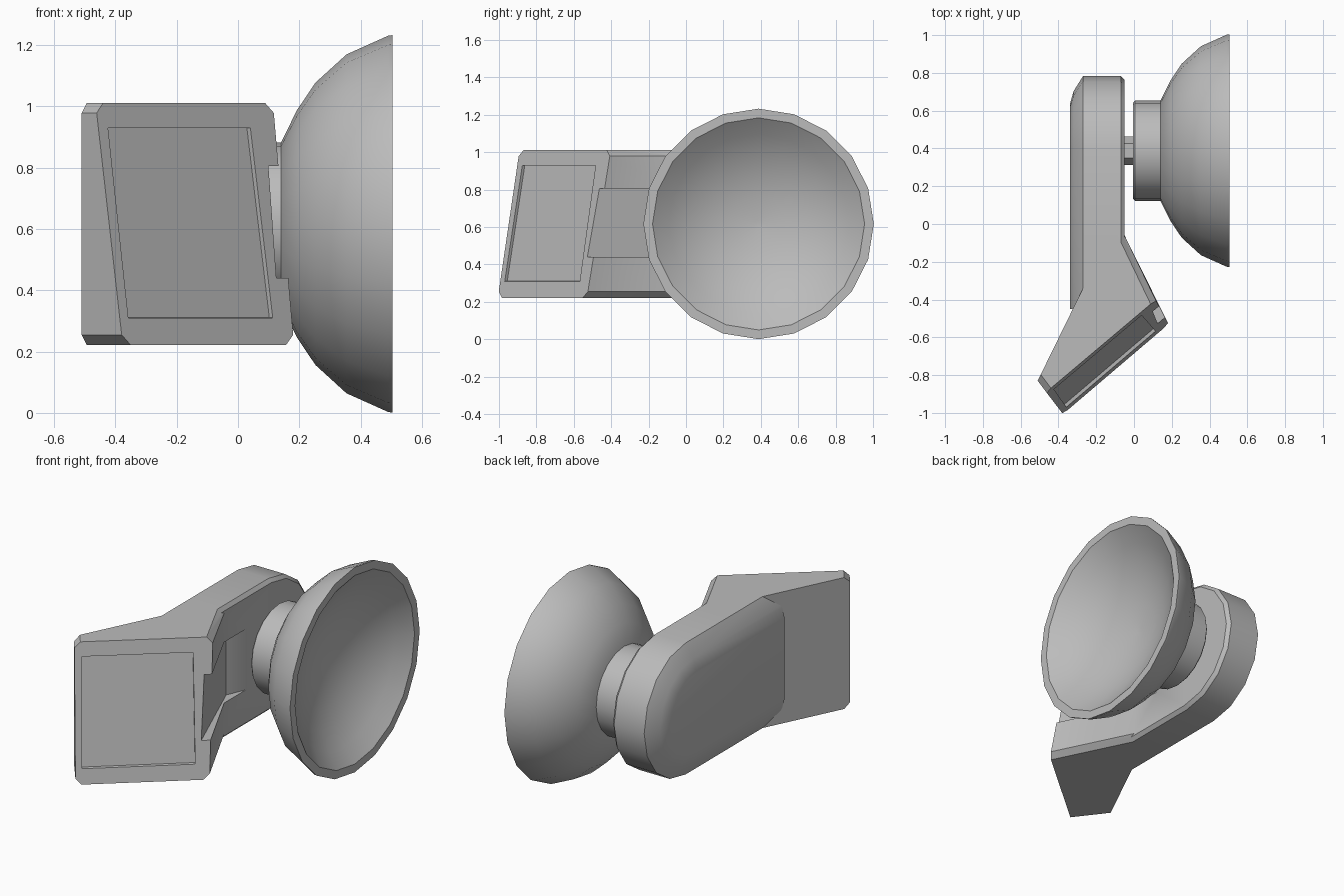
import bpy, bmesh, math
from mathutils import Vector

if "Cube" in bpy.data.objects:
    bpy.data.objects.remove(bpy.data.objects["Cube"])

CY, CZ = 0.388, 0.617       # axis of the dish
BOTTOM, TOP = 0.222, 1.012  # height range of the mount

grey = bpy.data.materials.new("plain grey")
grey.use_nodes = True
grey.diffuse_color = (0.5, 0.5, 0.5, 1)
grey.node_tree.nodes["Principled BSDF"].inputs["Base Color"].default_value = (0.5, 0.5, 0.5, 1)


def finish(name, bm):
    bmesh.ops.recalc_face_normals(bm, faces=bm.faces)
    mesh = bpy.data.meshes.new(name)
    bm.to_mesh(mesh)
    bm.free()
    mesh.materials.append(grey)
    obj = bpy.data.objects.new(name, mesh)
    bpy.context.collection.objects.link(obj)
    return obj


def loft(loops):
    """Skin equal-length loops of points and cap both ends."""
    bm = bmesh.new()
    rings = [[bm.verts.new(p) for p in loop] for loop in loops]
    for a, b in zip(rings, rings[1:]):
        for i in range(len(a)):
            j = (i + 1) % len(a)
            bm.faces.new((a[i], a[j], b[j], b[i]))
    bm.faces.new(rings[0])
    bm.faces.new(rings[-1])
    return bm


def ring(x, r, sides):
    turn = math.tau / sides
    return [(x, CY + r * math.cos(i * turn), CZ + r * math.sin(i * turn)) for i in range(sides)]


def select_only(obj):
    bpy.ops.object.select_all(action='DESELECT')
    obj.select_set(True)
    bpy.context.view_layer.objects.active = obj


def combine(obj, other, operation):
    mod = obj.modifiers.new("combine", 'BOOLEAN')
    mod.operation, mod.solver, mod.object = operation, 'EXACT', other
    other.hide_render = True
    select_only(obj)
    bpy.ops.object.modifier_apply(modifier=mod.name)
    bpy.data.objects.remove(other)


def front(t, z, depth=0.0):
    """Point on the sloping front plane, t across it, depth into the body."""
    k = (z - BOTTOM) / (TOP - BOTTOM)
    left = Vector((-0.376, -1.006, z)).lerp(Vector((-0.465, -0.89, z)), k)
    right = Vector((0.183, -0.53, z)).lerp(Vector((0.114, -0.402, z)), k)
    return left.lerp(right, t) + depth * Vector((-0.64, 0.76, 0.1))


# Arm with a round end and a softened outer edge
def arm_loop(x, inset, steps=8):
    r = 0.395 - inset
    arc = [math.pi * (0.5 - i / steps) for i in range(steps + 1)]
    pts = [(x, CY + r * math.cos(a), CZ + r * math.sin(a)) for a in arc]
    return pts + [(x, -0.45, CZ - r), (x, -0.45, CZ + r)]


mount = finish("mount_arm", loft([arm_loop(x, inset) for x, inset in (
    (-0.34, 0.15), (-0.32, 0.08), (-0.27, 0), (-0.07, 0), (-0.05, 0.02))]))


# Splayed foot with a sloping front
def foot_loop(z):
    return [(-0.05, -0.06, z), front(1, z), front(0, z),
            (-0.51, -0.83, z), (-0.27, -0.34, z), (-0.27, -0.06, z)]


bm = loft([foot_loop(BOTTOM), foot_loop(TOP)])
bm.verts.ensure_lookup_table()
ends = [bm.edges.get((bm.verts[k + i], bm.verts[k + i + 1])) for k in (0, 6) for i in (0, 2)]
bmesh.ops.bevel(bm, geom=ends, offset=0.033, segments=1, affect='EDGES')
combine(mount, finish("foot", bm), 'UNION')

# Shallow recess in the front
corners = ((0.055, 0.93), (0.86, 0.93), (0.89, 0.31), (0.05, 0.31))
bm = loft([[front(t, z, d) for t, z in corners] for d in (-0.1, 0.018)])
combine(mount, finish("recess_cutter", bm), 'DIFFERENCE')

# Channel along the inner side, fading out on the arm
channel = ((0.165, -0.626), (-0.10, 0.03), (-0.049, 0.15), (0.1, 0.15), (0.5, -0.6))
bm = loft([[(x, y, z) for x, y in channel] for z in (0.44, 0.805)])
combine(mount, finish("channel_cutter", bm), 'DIFFERENCE')

# Pivot pin and collar behind the dish
pin = finish("pivot_pin", loft([ring(-0.07, 0.075, 6), ring(0.01, 0.075, 6)]))
collar = finish("collar", loft([ring(x, r, 20) for x, r in (
    (-0.005, 0.255), (0.005, 0.265), (0.16, 0.265))]))

# Dish: rounded outside, flat rim, then a shallow spherical bowl
DEPTH, MOUTH = 0.22, 0.567
RADIUS = (MOUTH ** 2 + DEPTH ** 2) / (2 * DEPTH)
bowl = [(0.505 - DEPTH + RADIUS - math.sqrt(RADIUS ** 2 - r ** 2), r)
        for r in (MOUTH, 0.48, 0.38, 0.27, 0.15, 0.02)]
shell = [(0.14, 0.02), (0.14, 0.265), (0.193, 0.372), (0.253, 0.461),
         (0.354, 0.553), (0.49, 0.614), (0.505, 0.616)]
dish = finish("dish", loft([ring(x, r, 20) for x, r in shell + bowl]))

for obj in (mount, pin, collar, dish):
    select_only(obj)
    bpy.ops.object.shade_smooth_by_angle(angle=math.radians(30))
